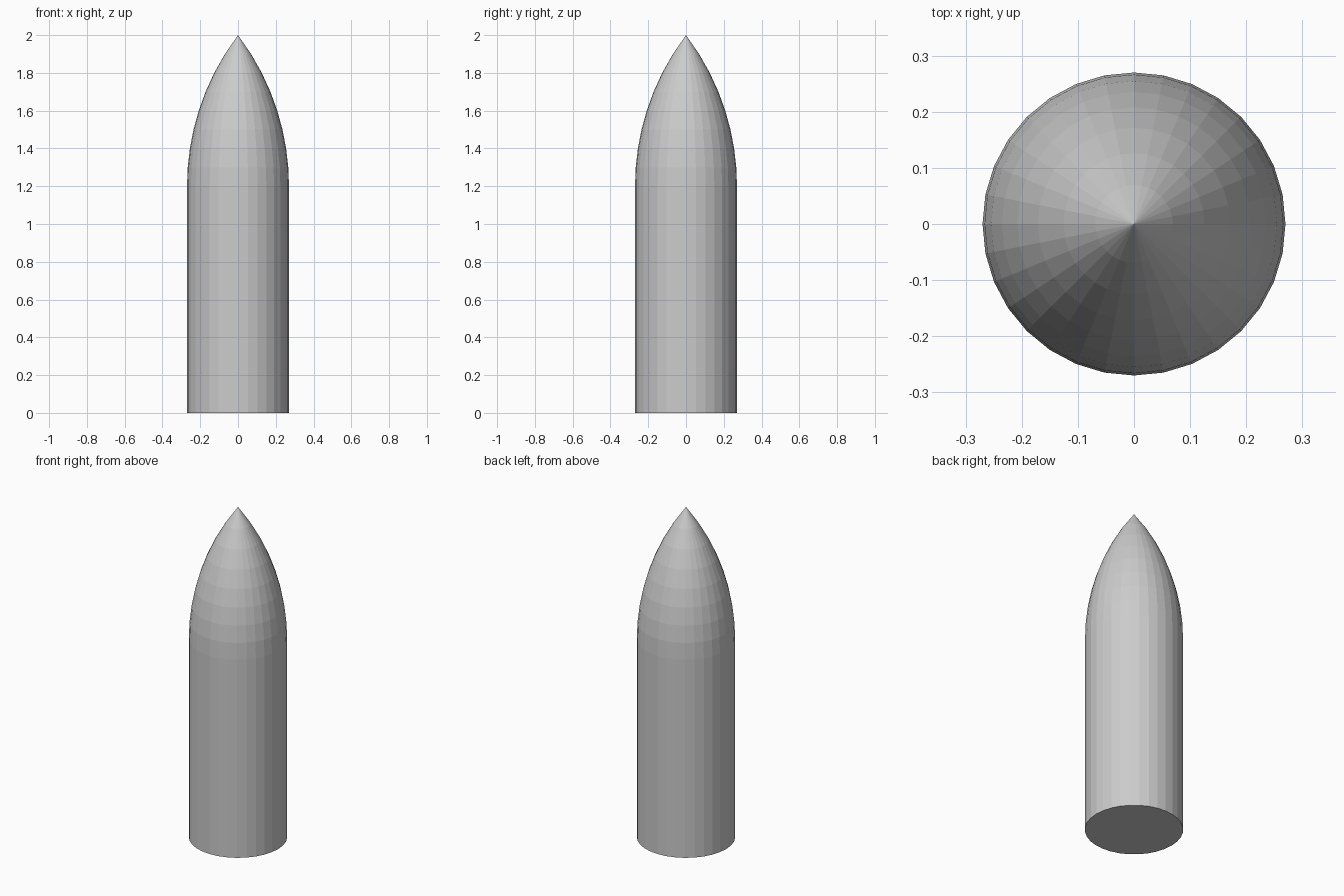
import bpy, bmesh, math

if "Cube" in bpy.data.objects:
    bpy.data.objects.remove(bpy.data.objects["Cube"])

SIDES, R, BODY, TOP, STEPS = 32, 0.27, 1.2, 2.0, 8

# Profile: straight wall, then a tangent ogive up to the point
L = TOP - BODY
rho = (R * R + L * L) / (2 * R)
profile = [(R, 0.0)]
for i in range(STEPS):
    h = L * i / STEPS
    profile.append((math.sqrt(rho * rho - h * h) - rho + R, BODY + h))

bm = bmesh.new()
rings = []
for r, z in profile:
    rings.append([bm.verts.new((r * math.cos(2 * math.pi * k / SIDES),
                                r * math.sin(2 * math.pi * k / SIDES), z))
                  for k in range(SIDES)])

# Flat base, side bands and pointed tip
bm.faces.new(rings[0][::-1])
for a, b in zip(rings, rings[1:]):
    for k in range(SIDES):
        n = (k + 1) % SIDES
        bm.faces.new((a[k], a[n], b[n], b[k]))
tip = bm.verts.new((0, 0, TOP))
for k in range(SIDES):
    bm.faces.new((rings[-1][k], rings[-1][(k + 1) % SIDES], tip))

mesh = bpy.data.meshes.new("pointed_cylinder")
bm.to_mesh(mesh)
bm.free()
bpy.context.collection.objects.link(bpy.data.objects.new("pointed_cylinder", mesh))
